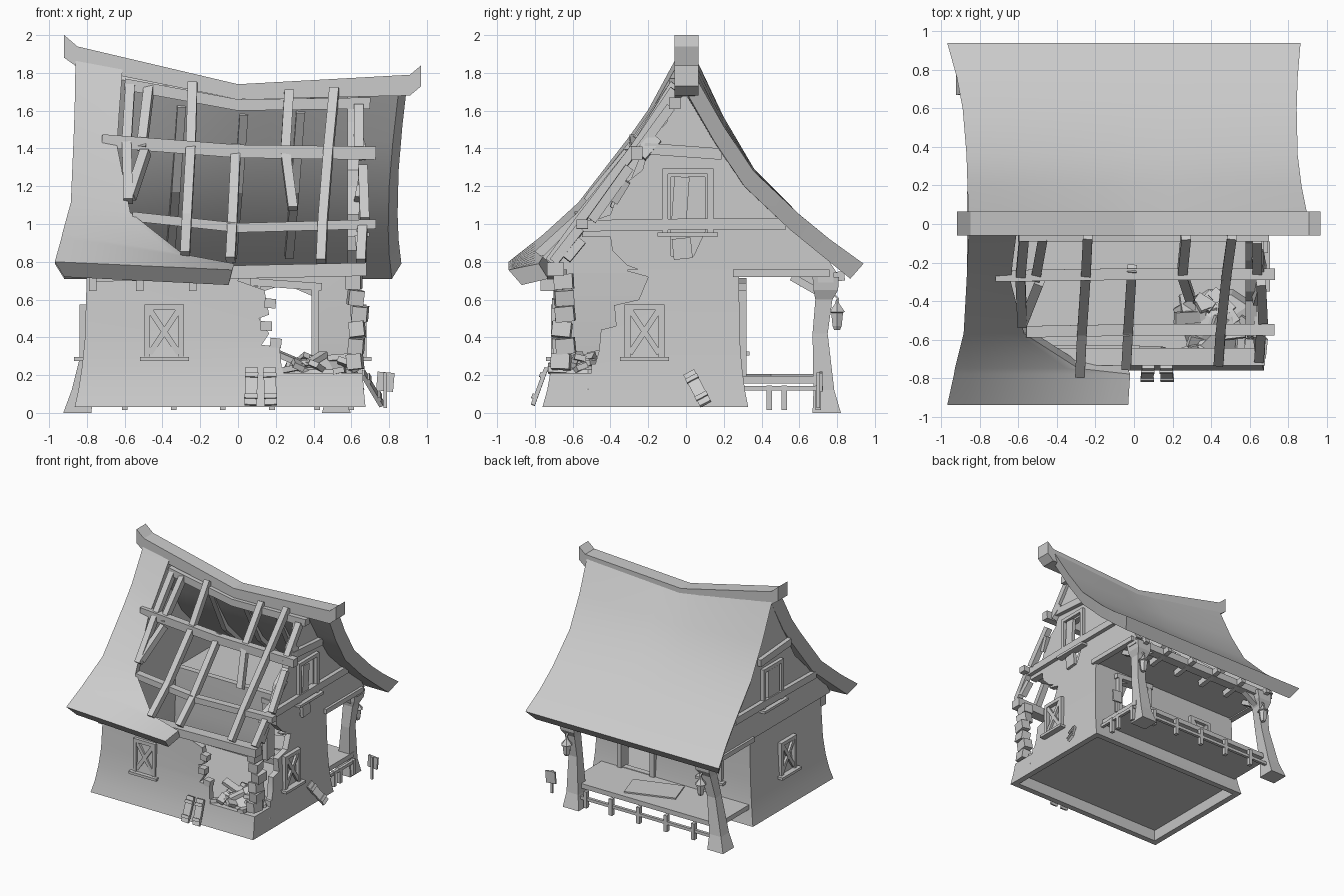
import bpy, bmesh, math, random
from mathutils import Matrix, Vector, Euler

if "Cube" in bpy.data.objects:
    bpy.data.objects.remove(bpy.data.objects["Cube"])
random.seed(4)

grey = bpy.data.materials.new("plain_grey")
grey.use_nodes = True
grey.diffuse_color = (0.6, 0.6, 0.6, 1)
grey.node_tree.nodes["Principled BSDF"].inputs["Base Color"].default_value = (0.6, 0.6, 0.6, 1)


def finish(name, bm):
    bmesh.ops.recalc_face_normals(bm, faces=bm.faces)
    me = bpy.data.meshes.new(name)
    bm.to_mesh(me)
    bm.free()
    me.materials.append(grey)
    ob = bpy.data.objects.new(name, me)
    bpy.context.collection.objects.link(ob)
    return ob


def smooth(ob):
    bpy.ops.object.select_all(action='DESELECT')
    ob.select_set(True)
    bpy.context.view_layer.objects.active = ob
    bpy.ops.object.shade_smooth_by_angle(angle=math.radians(30))


def loft(name, rings, cyclic=False):
    bm = bmesh.new()
    vs = [[bm.verts.new(p) for p in r] for r in rings]
    n = len(vs[0])
    pairs = list(zip(vs, vs[1:]))
    if cyclic:
        pairs.append((vs[-1], vs[0]))
    else:
        bm.faces.new(vs[0])
        bm.faces.new(vs[-1])
    for a, b in pairs:
        for i in range(n):
            j = (i + 1) % n
            bm.faces.new((a[i], a[j], b[j], b[i]))
    return finish(name, bm)


def prism(name, axis, pts, a, b):
    put = (lambda p, t: (t, p[0], p[1])) if axis == 'x' else (lambda p, t: (p[0], t, p[1]))
    return loft(name, [[put(p, t) for p in pts] for t in (a, b)])


def boxes(name, items, M=Matrix()):
    # items: (centre, size, rotation in degrees)
    bm = bmesh.new()
    for c, s, r in items:
        rot = Euler([math.radians(v) for v in r]).to_matrix().to_4x4()
        bmesh.ops.create_cube(bm, size=1, matrix=M @ Matrix.Translation(c) @ rot @ Matrix.Diagonal((*s, 1)))
    return finish(name, bm)


def beam(name, pts, w=0.05, h=0.05):
    pts = [Vector(p) for p in pts]
    d = (pts[-1] - pts[0]).normalized()
    side = d.cross(Vector((0, 0, 1))).normalized()
    up = side.cross(d)
    return loft(name, [[p + side * w / 2 * i + up * h / 2 * j
                        for i, j in ((-1, -1), (1, -1), (1, 1), (-1, 1))] for p in pts])


def cut(ob, cutters):
    for c in cutters:
        c.hide_render = True
        m = ob.modifiers.new("opening", 'BOOLEAN')
        m.operation, m.solver, m.object = 'DIFFERENCE', 'EXACT', c
    dg = bpy.context.evaluated_depsgraph_get()
    me = bpy.data.meshes.new_from_object(ob.evaluated_get(dg))
    ob.modifiers.clear()
    ob.data = me
    for c in cutters:
        bpy.data.objects.remove(c)


def lift(x, z):
    # ridge sags in the middle, lower slope stays nearly level
    return z + (0.17 if x < 0 else 0.06) * abs(x) / 0.9 * (max(0, z - 1) / 0.72) ** 2


# Thatched roof slopes: rows of y, left z, right z, left x, right x; edges taper inward below
def roof(name, rows, right_inset):
    rings = []
    for i, (y, zl, zr, xl, xr) in enumerate(rows):
        k = math.copysign(0.07 if i == len(rows) - 1 else 0.05, y)
        ts = [j / 10 for j in range(11)]
        top = [(xl + (xr - xl) * t, y, lift(xl + (xr - xl) * t, zl + (zr - zl) * t)) for t in ts]
        under = [(x + .05 * (1 - t) - right_inset * t, y - k, z - 0.08) for (x, y, z), t in zip(top, ts)]
        rings.append(top + under[::-1])
    smooth(loft(name, rings))


roof("roof_back", [(.05, 1.72, 1.72, -.86, .9), (.2, 1.49, 1.49, -.865, .87), (.36, 1.27, 1.27, -.87, .85),
                   (.6, 1.05, 1.05, -.89, .845), (.76, .92, .92, -.92, .85), (.94, .79, .79, -.97, .865)], .05)
roof("roof_front", [(-.05, 1.72, 1.72, -.86, -.61), (-.2, 1.52, 1.51, -.865, -.63), (-.3, 1.41, 1.38, -.87, -.64),
                    (-.57, 1.11, 1.06, -.885, -.57), (-.75, .95, .84, -.93, -.29), (-.78, .925, .79, -.935, -.02),
                    (-.94, .8, .757, -.97, -.03)], .02)

# Sagging ridge beam with upturned ends
ridge = [(-.92, 2.0, 1.88), (-.85, 1.94, 1.83), (0, 1.74, 1.66), (.91, 1.79, 1.68), (.97, 1.84, 1.73)]
loft("ridge_beam", [[(x, -.06, b), (x, .065, b), (x, .065, t), (x, -.06, t)] for x, t, b in ridge])

# Flared ground-floor walls with broken corner and doorway
levels = [(.03, -.865, .675, -.76, .33), (.12, -.845, .666, -.735, .312), (.25, -.825, .657, -.712, .295),
          (.4, -.81, .65, -.697, .284), (.76, -.8, .64, -.68, .28)]


def rect(level, t):
    z, a, b, c, d = level
    return [(a + t, c + t, z), (b - t, c + t, z), (b - t, d - t, z), (a + t, d - t, z)]


walls = loft("walls", [rect(l, 0) for l in levels] + [rect(l, .05) for l in reversed(levels)], cyclic=True)
cut(walls, [
    prism("front_gap", 'y', [(.8, .21), (.24, .21), (.23, .25), (.22, .35), (.125, .36), (.165, .42), (.11, .5),
                             (.165, .52), (.14, .65), (0, .7), (.05, .8), (.8, .8)], -.9, -.5),
    prism("side_gap", 'x', [(-.9, .21), (-.48, .26), (-.46, .33), (-.45, .44), (-.37, .46), (-.38, .57),
                            (-.25, .6), (-.2, .72), (-.31, .75), (-.31, .8), (-.9, .8)], .5, .8),
    prism("doorway", 'y', [(.12, .2), (.39, .2), (.39, .62), (.25, .68), (.12, .64)], .1, .5)])
smooth(walls)
boxes("floor", [((-.08, -.21, .13), (1.48, 1.0, .04), (0, 0, 0))])
boxes("porch_ceiling", [((-.08, .52, .74), (1.42, .52, .02), (0, 0, 0))])

# Gable walls
half = [(.8, .74), (.72, .86), (.56, 1.0), (.32, 1.22), (.17, 1.44), (.03, 1.66)]
outline = half + [(-y, z) for y, z in reversed(half)]
prism("gable_right", 'x', [(y, lift(-.8, z)) for y, z in outline], -.81, -.75)
broken = half + [(-.08, 1.62), (-.1, 1.52), (-.19, 1.43), (-.23, 1.28), (-.35, 1.19), (-.4, 1.05), (-.54, 1.0),
                 (-.55, .93), (-.4, .93), (-.39, .86), (-.31, .78), (-.2, .74)]
gable = prism("gable_left", 'x', [(y, lift(.6, z)) for y, z in broken], .58, .64)
cut(gable, [prism("gable_gap", 'x', [(-.08, .83), (.04, .83), (.1, .96), (.1, 1.25), (-.08, 1.25)], .5, .7)])
for side, x in (("right", -.82), ("left", .65)):
    beam(f"gable_tie_{side}", [(x, -.56, .99), (x, .1, 1.0), (x, .53, 1.0)], .05, .06)
    beam(f"gable_collar_{side}", [(x, -.22, 1.4), (x, .19, 1.37)], .05, .06)
    beam(f"gable_plate_{side}", [(x * .98, .25, .74), (x * .98, .76, .74)], .05, .04)


# Windows with sill and crossed boards; local -y points outward
def window(name, loc, turn, w, h, boards):
    d = .04
    items = [((s * (w / 2 - .015), 0, 0), (.03, d, h), (0, 0, 0)) for s in (-1, 1)]
    items += [((0, 0, h / 2 - .015), (w, d, .03), (0, 0, 0)),
              ((0, -.012, -h / 2), (w + .05, d + .03, .022), (0, 0, 0))]
    a = math.degrees(math.atan2(h - .05, w - .05))
    items += [((0, -.005, 0), (math.hypot(w, h) - .08, .02, .03), (0, s * a, 0)) for s in boards]
    boxes(name, items, Matrix.Translation(loc) @ Matrix.Rotation(math.radians(turn), 4, 'Z'))


window("window_front", (-.39, -.695, .43), 0, .21, .29, (-1, 1))
window("window_left", (.66, -.22, .43), 90, .21, .29, (1, -1))
window("window_right", (-.82, -.2, .43), -90, .21, .29, (1, -1))
window("window_back", (-.45, .29, .45), 180, .21, .27, (1, -1))
window("gable_window_left", (.65, .01, 1.12), 90, .27, .35, ())
window("gable_window_right", (-.82, .01, 1.12), -90, .27, .35, ())
boxes("gable_shutters", [((.65, -.03, 1.12), (.03, .08, .26), (-4, 0, 0)), ((.65, -.02, .87), (.03, .1, .11), (6, 0, 0)),
                         ((-.82, 0, 1.12), (.03, .15, .28), (0, 0, 0))])
boxes("door_frame", [((x, .27, .43), (.04, .1, .48), (0, 0, 0)) for x in (.1, .41)]
      + [((.255, .27, .68), (.38, .1, .04), (0, 4, 0))])

# Exposed front rafters
rafters = [
    [(-.57, -.06, 1.74), (-.59, -.28, 1.42), (-.58, -.52, 1.12)], [(-.47, -.06, 1.73), (-.51, -.28, 1.4)],
    [(-.49, -.3, 1.38), (-.57, -.5, 1.14)], [(-.24, -.06, 1.74), (-.25, -.27, 1.4), (-.27, -.56, 1.04), (-.28, -.78, .84)],
    [(-.01, -.23, 1.41), (-.03, -.55, 1.0), (-.04, -.74, .81)], [(.27, -.06, 1.7), (.25, -.26, 1.38), (.29, -.38, 1.08)],
    [(.51, -.06, 1.71), (.48, -.27, 1.4), (.45, -.56, 1.02), (.44, -.72, .8)], [(.64, -.08, 1.62), (.64, -.27, 1.36)],
    [(.66, -.3, 1.3), (.67, -.5, 1.02)], [(.66, -.56, .98), (.65, -.7, .8)]]
for i, p in enumerate(rafters):
    beam(f"rafter_front_{i}", p, .05, .05)
beam("purlin_upper", [(-.72, -.27, 1.44), (0, -.26, 1.385), (.73, -.26, 1.375)], .06, .07)
beam("purlin_lower", [(-.56, -.56, 1.04), (0, -.55, .98), (.73, -.55, 1.0)], .06, .05)
beam("purlin_ridge", [(-.6, -.06, 1.74), (0, -.06, 1.63), (.7, -.06, 1.64)], .06, .06)
beam("wall_plate_front", [(-.75, -.69, .73), (.68, -.69, .76)], .09, .07)
for x in (-.33, 0, .3):
    beam("rafter_back", [(x + .03, .05, lift(x, 1.59)), (x, .3, lift(x, 1.18)), (x - .03, .7, .83)], .045, .05)

# Joist ends under the eaves
boxes("joist_ends", [((x, -.72, .69), (.04, .1, .09), (0, 0, 0)) for x in (-.77, -.52, -.24)]
      + [((x, .72, .71), (.04, .24, .05), (8, 0, 0)) for x in (-.72, -.46, -.2, .06, .32, .56)])

# Crumbling corner stones and loose gable fragments
stones = []
for i in range(6):
    stones.append(((.63 + random.uniform(-.02, .02), -.65 + random.uniform(-.015, .015), .27 + i * .085),
                   (.08, .1, .08), [random.uniform(-9, 9) for _ in range(3)]))
for y, z in ((-.2, 1.41), (-.36, 1.18), (-.6, .87)):
    stones.append(((.65, y, z), (.05, .07, .13), (random.uniform(-50, -30), random.uniform(-15, 15), 0)))
for x, z in ((.17, .58), (.15, .46), (.2, .37)):
    stones.append(((x, -.68, z), (.06, .06, .05), (0, random.uniform(-8, 8), 0)))
boxes("broken_stones", stones)

# Rubble heap inside the broken corner
loft("rubble_mound", [[(.45 + r * 1.1 * math.cos(a), -.52 + r * math.sin(a), z)
                       for a in [k * math.pi / 5 for k in range(10)]] for z, r in ((.12, .2), (.23, .16), (.29, .06))])
boxes("rubble", [((random.uniform(.27, .6), random.uniform(-.68, -.4), random.uniform(.22, .29)),
                  (random.uniform(.06, .16), .06, .03), [random.uniform(-25, 25), random.uniform(-25, 25),
                                                       random.uniform(0, 180)]) for _ in range(22)])


# Loose shutters leaning on the walls
def leaning(name, loc, turn, tilt):
    boxes(name, [((0, 0, 0), (.065, .022, .21), (0, 0, 0))]
          + [((0, -.014, z), (.07, .015, .025), (0, 0, 0)) for z in (-.06, .06)],
          Matrix.Translation(loc) @ Matrix.Rotation(math.radians(turn), 4, 'Z')
          @ Euler([math.radians(v) for v in tilt]).to_matrix().to_4x4())


leaning("shutter_a", (.07, -.775, .14), 0, (-20, 2, 0))
leaning("shutter_b", (.17, -.775, .14), 0, (-20, -2, 0))
leaning("shutter_c", (.71, .06, .13), 90, (-28, -28, 0))

# Back porch
boxes("porch_floor", [((-.11, .505, .175), (1.4, .45, .04), (0, 0, 0)), ((-.05, .5, .2), (.42, .24, .012), (0, 0, 18))])
boxes("porch_rail", [((-.11, .75, .09), (1.32, .025, .025), (0, 0, 0)), ((.6, .5, .13), (.025, .45, .025), (0, 0, 0))]
      + [((x, .75, .085), (.03, .035, .14), (0, 0, 0)) for x in (-.6, -.34, -.08, .18, .42)]
      + [((.6, y, .08), (.03, .03, .13), (0, 0, 0)) for y in (.44, .52, .7)])
beam("porch_beam", [(-.76, .74, .72), (.64, .74, .72)], .08, .06)
for side, x0, x1 in (("left", .52, .57), ("right", -.85, -.7)):
    loft(f"porch_post_{side}", [[(x0 + (x1 - x0) * z / .74 + i * r, y + j * r, z) for i, j in
                                 ((-1, -1), (1, -1), (1, 1), (-1, 1))]
                                for z, y, r in ((0, .745, .075), (.12, .73, .055), (.42, .71, .04), (.6, .73, .045),
                                                (.65, .74, .065), (.72, .74, .07))])
    beam(f"post_brace_{side}", [(x1, .7, .64), (x1, .56, .72)], .05, .04)
    s = -1 if x1 > 0 else 1
    beam(f"post_brace_inner_{side}", [(x1, .73, .62), (x1 + s * .14, .73, .71)], .05, .04)
    # Hanging lantern
    beam(f"lantern_hook_{side}", [(x1, .74, .6), (x1, .78, .63), (x1, .81, .6)], .015, .015)
    loft(f"lantern_{side}", [[(x1 + r * math.cos(k * math.pi / 3), .8 + r * math.sin(k * math.pi / 3), z)
                              for k in range(6)] for z, r in ((.44, .018), (.46, .028), (.53, .036),
                                                              (.535, .048), (.575, .015), (.6, .006))])

# Signpost beside the porch
boxes("signpost", [((.78, .7, .12), (.018, .018, .19), (0, 0, 0)), ((.78, .715, .165), (.09, .015, .1), (0, 5, 0))])
